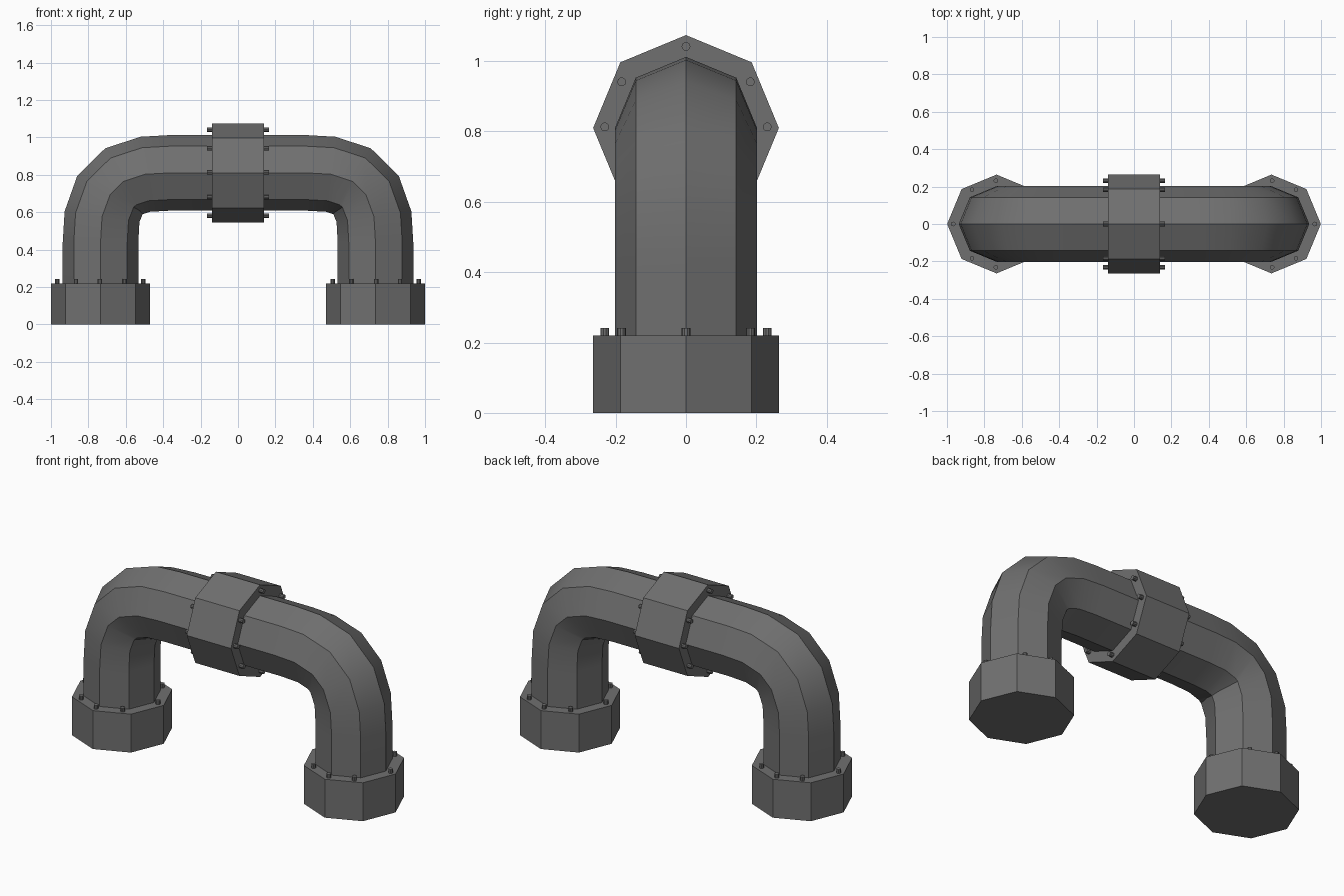
import bpy, bmesh
from math import cos, sin, pi, radians
from mathutils import Matrix, Vector

if "Cube" in bpy.data.objects:
    bpy.data.objects.remove(bpy.data.objects["Cube"])

LEG_X, TOP_Z = 0.735, 0.81
grey = bpy.data.materials.new("dark_grey")
grey.diffuse_color = (0.16, 0.16, 0.16, 1)
grey.use_nodes = True
grey.node_tree.nodes["Principled BSDF"].inputs["Base Color"].default_value = grey.diffuse_color


def finish(bm, name):
    mesh = bpy.data.meshes.new(name)
    bm.to_mesh(mesh)
    bm.free()
    mesh.materials.append(grey)
    ob = bpy.data.objects.new(name, mesh)
    bpy.context.collection.objects.link(ob)
    return ob


def cylinder(name, radius, length, sides, centre, along_x=False):
    bm = bmesh.new()
    bmesh.ops.create_cone(bm, cap_ends=True, segments=sides,
                          radius1=radius, radius2=radius, depth=length)
    m = Matrix.Rotation(pi / 2 if along_x else 0, 4, 'Y')
    bm.transform(Matrix.Translation(centre) @ m)
    return finish(bm, name)


# Bent octagonal pipe: centreline x, z and direction of the outside of the bend
half = [(LEG_X, 0.10, 0), (LEG_X, 0.44, 0), (0.727, 0.576, 8),
        (0.683, 0.696, 29), (0.612, 0.765, 61), (0.496, 0.803, 83),
        (0.37, TOP_Z, 90)]
path = half + [(-x, z, 180 - a) for x, z, a in reversed(half)]

bm = bmesh.new()
rings = []
for x, z, a in path:
    out = Vector((cos(radians(a)), 0, sin(radians(a))))
    side = Vector((0, 1, 0))
    rings.append([bm.verts.new(Vector((x, 0, z))
                  + 0.202 * (cos(k * pi / 4) * out + sin(k * pi / 4) * side))
                  for k in range(8)])
for r, s in zip(rings, rings[1:]):
    for k in range(8):
        n = (k + 1) % 8
        bm.faces.new((r[k], r[n], s[n], s[k]))
bm.faces.new(rings[0])
bm.faces.new(rings[-1])
bmesh.ops.recalc_face_normals(bm, faces=bm.faces)
pipe = finish(bm, "pipe")
# Smooth along the bend, sharp along the eight long edges
bpy.context.view_layer.objects.active = pipe
pipe.select_set(True)
bpy.ops.object.shade_smooth_by_angle(angle=radians(35))

# Octagonal flanges
cylinder("middle_flange", 0.264, 0.28, 8, (0, 0, TOP_Z), True)
for s, label in ((-1, "left"), (1, "right")):
    cylinder(label + "_foot_flange", 0.264, 0.22, 8, (s * LEG_X, 0, 0.11))

# Eight bolts around each flange: outward and sideways offsets
bolts = [(0.232, 0), (-0.228, 0)] + [
    (u, s * v) for s in (-1, 1)
    for u, v in ((0.131, 0.183), (0.003, 0.231), (-0.13, 0.18))]
for i, (u, v) in enumerate(bolts):
    for s, label in ((-1, "left"), (1, "right")):
        cylinder(f"{label}_foot_bolt_{i}", 0.0125, 0.04, 10,
                 (s * (LEG_X + u), v, 0.222))
        cylinder(f"{label}_middle_bolt_{i}", 0.0125, 0.04, 10,
                 (s * 0.145, v, TOP_Z + u), True)
